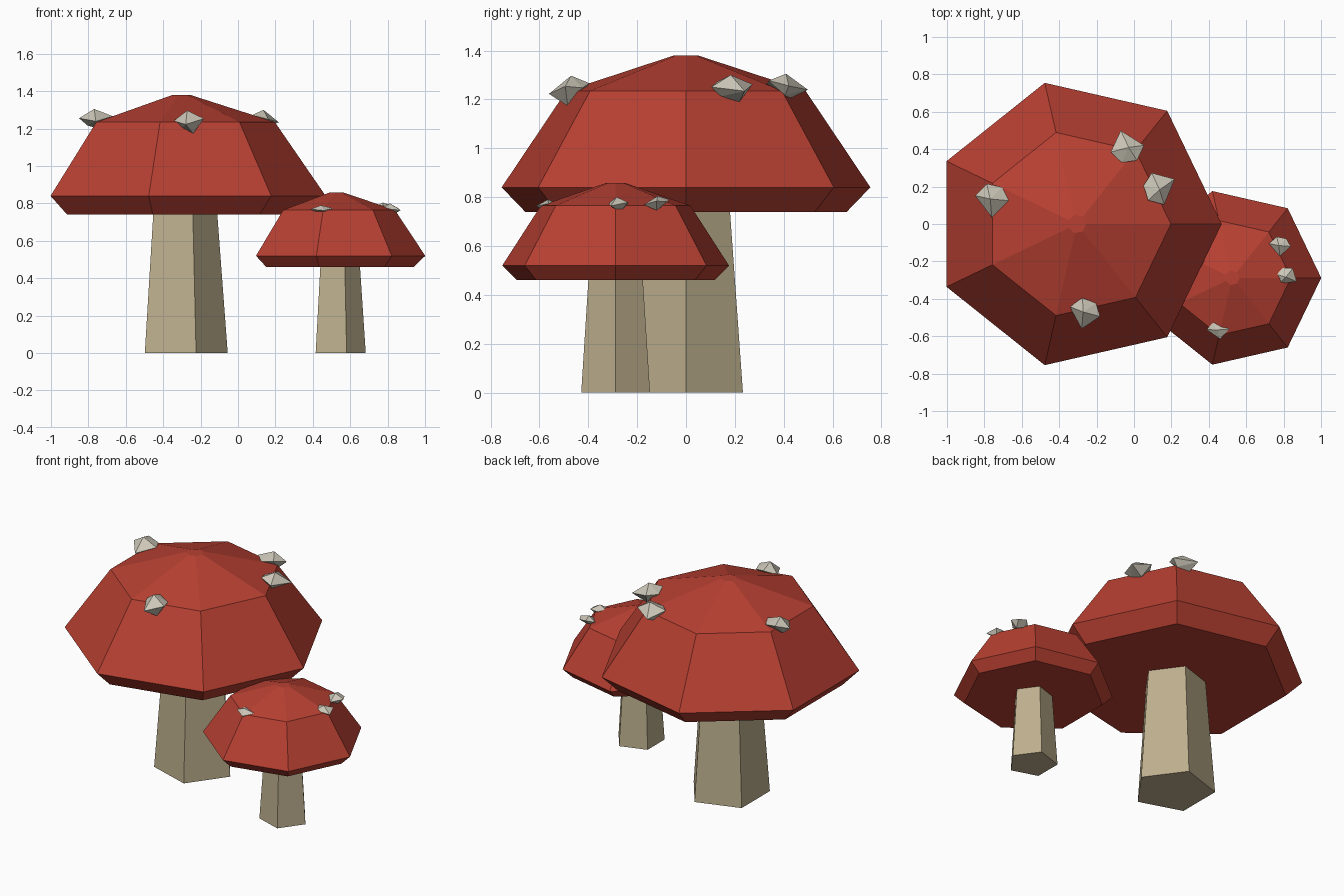
import bpy, bmesh, math
from mathutils import Matrix, Vector

cube = bpy.data.objects.get("Cube")
if cube:
    bpy.data.objects.remove(cube, do_unlink=True)


def material(name, rgb):
    mat = bpy.data.materials.new(name)
    mat.use_nodes = True
    mat.diffuse_color = (*rgb, 1)
    mat.node_tree.nodes["Principled BSDF"].inputs["Base Color"].default_value = (*rgb, 1)
    return mat


red = material("cap red", (0.48, 0.051, 0.032))
tan = material("stem tan", (0.51, 0.43, 0.27))
grey = material("spot grey", (0.6, 0.565, 0.475))


def add_object(name, bm, mat):
    bmesh.ops.recalc_face_normals(bm, faces=bm.faces)
    mesh = bpy.data.meshes.new(name)
    bm.to_mesh(mesh)
    bm.free()
    mesh.materials.append(mat)
    obj = bpy.data.objects.new(name, mesh)
    bpy.context.collection.objects.link(obj)
    return obj


def lathe(name, x, y, sides, profile, mat):
    """Closed faceted solid from (radius, height) rings, first corner on +x."""
    bm = bmesh.new()
    rings = []
    for radius, z in profile:
        angles = [math.tau * i / sides for i in range(sides)]
        rings.append([bm.verts.new((x + radius * math.cos(a),
                                    y + radius * math.sin(a), z)) for a in angles])
    for low, high in zip(rings, rings[1:]):
        for i in range(sides):
            j = (i + 1) % sides
            bm.faces.new((low[i], low[j], high[j], high[i]))
    bm.faces.new(rings[0][::-1])
    bm.faces.new(rings[-1])
    return add_object(name, bm, mat)


# Shared chip shape: blunt on one side, pointed on the other
CHIP = [(-1, .3, .1), (-.3, 1, .5), (.6, .8, .2), (1, 0, .3),
        (0, -1, -.2), (-.1, .1, 1), (.3, 0, -1), (-.5, .3, -.6)]


def chip(name, centre, size, spin):
    bm = bmesh.new()
    turn = Matrix.Rotation(math.radians(spin), 3, 'Z')
    for p in CHIP:
        offset = turn @ Vector(p)
        bm.verts.new(Vector(centre) + offset * Vector(size))
    bmesh.ops.convex_hull(bm, input=bm.verts)
    return add_object(name, bm, grey)


# Large mushroom
lathe("large_stem", -.3, 0, 5, [(.245, 0), (.188, .76)], tan)
lathe("large_cap", -.305, 0, 7,
      [(.675, .74), (.774, .84), (.502, 1.235), (.05, 1.38)], red)

# Small mushroom
lathe("small_stem", .535, -.288, 5, [(.148, 0), (.116, .48)], tan)
lathe("small_cap", .525, -.288, 7,
      [(.415, .46), (.476, .52), (.314, .765), (.04, .858)], red)

# Stone-like spots on the caps
BIG = (.09, .09, .055)
chip("large_spot_right", (-.76, .125, 1.25), BIG, 0)
chip("large_spot_front", (-.265, -.48, 1.235), (.085, .082, .062), -10)
chip("large_spot_back", (-.04, .415, 1.25), BIG, 200)
chip("large_spot_left", (.14, .195, 1.245), BIG, 120)
SMALL = (.058, .052, .03)
chip("small_spot_front", (.45, -.57, .767), (.06, .046, .023), 10)
chip("small_spot_back", (.78, -.12, .775), SMALL, 0)
chip("small_spot_left", (.82, -.282, .77), SMALL, 60)
